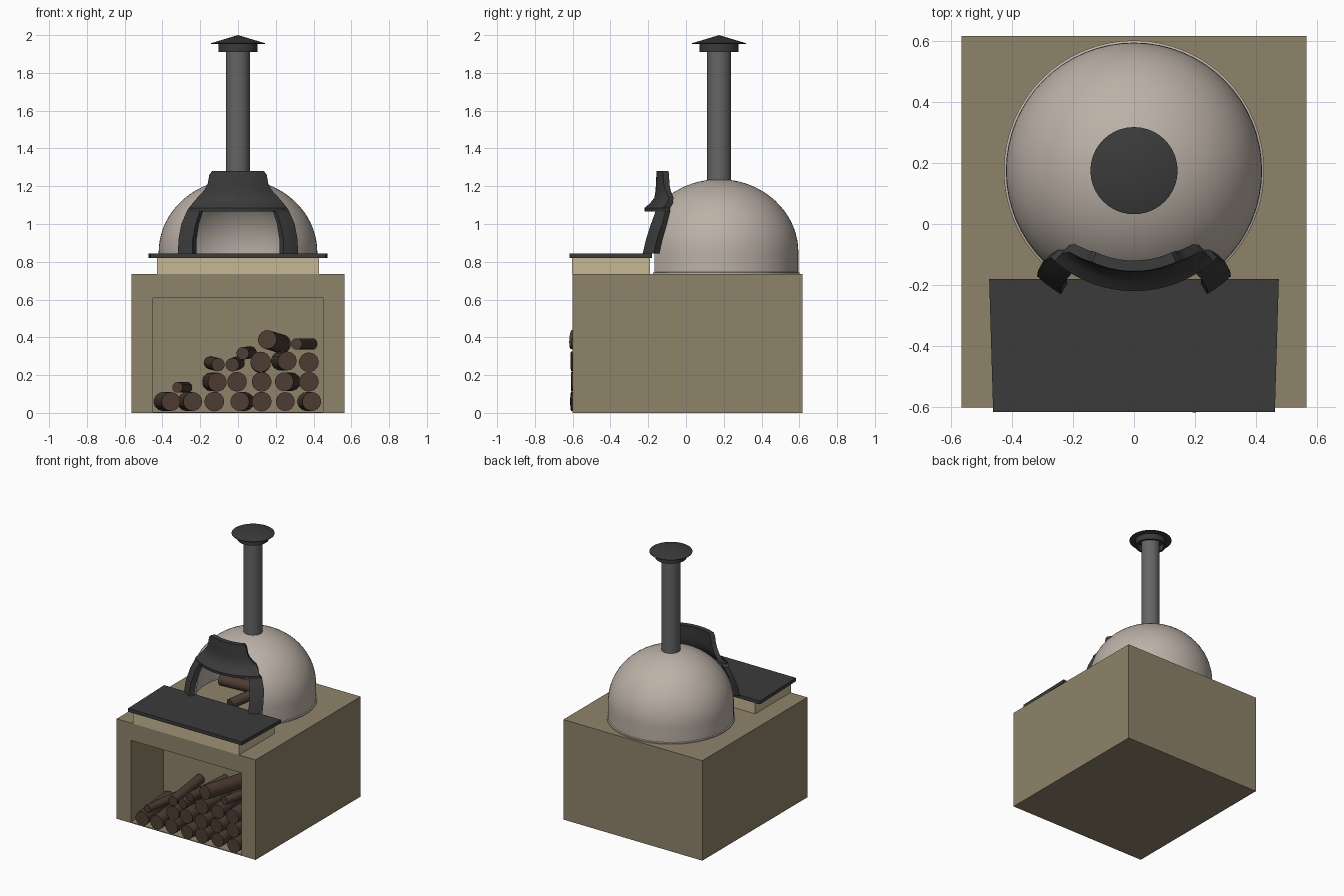
import bpy, bmesh, math
from mathutils import Vector

if "Cube" in bpy.data.objects:
    bpy.data.objects.remove(bpy.data.objects["Cube"])

CY = 0.175  # dome and chimney axis (y)


def mat(name, r, g, b):
    m = bpy.data.materials.new(name)
    m.diffuse_color = (r, g, b, 1)
    m.use_nodes = True
    m.node_tree.nodes["Principled BSDF"].inputs["Base Color"].default_value = m.diffuse_color
    return m


STONE = mat("stone_tan", .275, .228, .145)
CLAY = mat("dome_clay", .50, .44, .385)
CREAM = mat("cream_slab", .57, .475, .295)
BLACK = mat("dark_slate", .043, .043, .043)
STEEL = mat("flue_grey", .13, .13, .13)
WOOD = mat("log_brown", .075, .046, .033)


def finish(bm, name, material, angle=None):
    bmesh.ops.remove_doubles(bm, verts=bm.verts, dist=1e-5)
    bmesh.ops.recalc_face_normals(bm, faces=bm.faces)
    me = bpy.data.meshes.new(name)
    bm.to_mesh(me)
    bm.free()
    ob = bpy.data.objects.new(name, me)
    bpy.context.collection.objects.link(ob)
    me.materials.append(material)
    if angle:
        activate(ob)
        bpy.ops.object.shade_smooth_by_angle(angle=math.radians(angle))
    return ob


def activate(ob):
    bpy.ops.object.select_all(action='DESELECT')
    ob.select_set(True)
    bpy.context.view_layer.objects.active = ob


def prism(name, outline, lo, hi, axis, material):
    """Extrude a 2D outline along z (xy outline) or y (xz outline)."""
    bm = bmesh.new()
    put = (lambda a, b, h: (a, b, h)) if axis == 'z' else (lambda a, b, h: (a, h, b))
    rings = [[bm.verts.new(put(a, b, h)) for a, b in outline] for h in (lo, hi)]
    n = len(outline)
    for ring in rings:
        bm.faces.new(ring)
    for i in range(n):
        j = (i + 1) % n
        bm.faces.new((rings[0][i], rings[0][j], rings[1][j], rings[1][i]))
    return finish(bm, name, material)


def rect(x0, x1, y0, y1):
    return [(x0, y0), (x1, y0), (x1, y1), (x0, y1)]


def lathe(name, profile, material, closed=True, seg=64, angle=35):
    bm = bmesh.new()
    vs = [bm.verts.new((r, 0, z)) for r, z in profile]
    pairs = list(zip(vs, vs[1:])) + ([(vs[-1], vs[0])] if closed else [])
    es = [bm.edges.new(p) for p in pairs]
    bmesh.ops.spin(bm, geom=vs + es, cent=(0, 0, 0), axis=(0, 0, 1),
                   angle=2 * math.pi, steps=seg, use_duplicate=False)
    bmesh.ops.translate(bm, verts=bm.verts, vec=(0, CY, 0))
    return finish(bm, name, material, angle)


def cut(ob, cutter):
    cutter.hide_render = True
    mod = ob.modifiers.new("cut", 'BOOLEAN')
    mod.operation = 'DIFFERENCE'
    mod.solver = 'EXACT'
    mod.object = cutter
    activate(ob)
    bpy.ops.object.modifier_apply(modifier=mod.name)
    bpy.data.objects.remove(cutter, do_unlink=True)


def log(name, a, b, r):
    a, b = Vector(a), Vector(b)
    bm = bmesh.new()
    bmesh.ops.create_cone(bm, cap_ends=True, segments=18, radius1=r, radius2=r,
                          depth=(b - a).length)
    rot = (b - a).to_track_quat('Z', 'Y').to_matrix()
    bmesh.ops.rotate(bm, verts=bm.verts, matrix=rot)
    bmesh.ops.translate(bm, verts=bm.verts, vec=(a + b) / 2)
    return finish(bm, name, WOOD, 40)


# Stone base with a log niche in the front
base = prism("stone_base", rect(-.565, .565, -.602, .617), 0, .735, 'z', STONE)
niche = prism("niche_cutter", rect(-.45, .45, .006, .608), -.8, -.22, 'y', STONE)
cut(base, niche)

# Cream slab and dark shelf in front of the oven mouth
prism("shelf_slab", rect(-.43, .43, -.603, -.19), .735, .822, 'z', CREAM)
prism("front_shelf", [(-.462, -.617), (.462, -.617), (.475, -.18), (-.475, -.18)],
      .82, .845, 'z', BLACK)

# Dome shell with the mouth cut out
arc = [i * math.pi / 36 for i in range(19)]
outer = [(.427, .735), (.427, .742), (.42, .745)] + [
    (.42 * math.cos(t), .85 + .387 * math.sin(t)) for t in arc]
inner = [(.39 * math.cos(t), .85 + .357 * math.sin(t)) for t in reversed(arc)] + [(.39, .735)]
dome = lathe("oven_dome", outer + inner, CLAY, angle=None)
mouth = prism("mouth_cutter", [(-.245, .7), (.245, .7), (.24, .95), (.205, 1.065),
                               (-.205, 1.065), (-.24, .95)], -.6, .05, 'y', CLAY)
cut(dome, mouth)
activate(dome)
bpy.ops.object.shade_smooth_by_angle(angle=math.radians(35))

# Dark arch wrapped around the mouth: z, inner x, outer x, front radius, back radius
rows = [(.845, .24, .318, .47, .43), (.92, .24, .315, .455, .415),
        (1.0, .225, .30, .425, .39), (1.066, .203, .272, .393, .36),
        (1.085, .19, .26, .395, .345), (1.11, .17, .24, .365, .325),
        (1.14, .15, .215, .342, .31), (1.18, .12, .178, .336, .303),
        (1.215, .11, .16, .334, .30), (1.26, .105, .152, .332, .297),
        (1.28, .10, .138, .33, .295)]
N1, N2 = 8, 11   # columns over the opening, columns to the outer edge


def arch_points(row, c):
    z, xi, xo, rf, rb = row
    k = abs(c)
    x = xi * k / N1 if k <= N1 else xi + (xo - xi) * (k - N1) / (N2 - N1)
    x = math.copysign(x, c)
    d = math.sqrt(rf * rf - x * x)
    return [(x * r / rf, CY - d * r / rf, z) for r in (rf, rb)]


bm = bmesh.new()
grid = {}
for i, row in enumerate(rows):
    for c in range(-N2, N2 + 1):
        if i >= 3 or abs(c) >= N1:
            grid[i, c] = [bm.verts.new(p) for p in arch_points(row, c)]
cells = {(i, c) for i in range(len(rows) - 1) for c in range(-N2, N2)
         if i >= 3 or c >= N1 or c < -N1}
for i, c in cells:
    ring = [(i, c), (i, c + 1), (i + 1, c + 1), (i + 1, c)]
    for side in (0, 1):
        bm.faces.new([grid[k][side] for k in ring])
    for n, (di, dc) in enumerate([(-1, 0), (0, 1), (1, 0), (0, -1)]):
        if (i + di, c + dc) not in cells:
            p, q = grid[ring[n]], grid[ring[(n + 1) % 4]]
            bm.faces.new((p[0], q[0], q[1], p[1]))
finish(bm, "mouth_arch", BLACK, 30)

# Chimney flue and rain cap
lathe("chimney_flue", [(0, 1.2), (.063, 1.2), (.063, 1.95), (0, 1.95)], STEEL,
      closed=False, seg=32)
lathe("chimney_cap", [(0, 2.0), (.143, 1.957), (.143, 1.953), (.104, 1.953), (.104, 1.91),
                      (.09, 1.91), (.09, 1.953), (0, 1.953)], BLACK, closed=False, seg=40, angle=25)

# Stacked firewood: front x, front z, back x, back z, radius
stack = [(-.355, .06, -.395, .06, .05), (-.24, .06, -.27, .06, .05), (-.125, .06, -.125, .06, .052),
         (.01, .06, .035, .06, .05), (.125, .06, .125, .06, .052), (.25, .06, .25, .06, .05),
         (.39, .06, .365, .06, .05), (-.11, .163, -.14, .165, .05), (-.005, .165, -.005, .165, .052),
         (.125, .165, .125, .165, .052), (.245, .165, .28, .165, .05), (.375, .165, .375, .165, .052),
         (-.105, .255, -.145, .265, .035), (-.03, .255, 0, .265, .036), (.12, .27, .12, .265, .054),
         (.26, .275, .225, .275, .05), (.375, .268, .375, .268, .052), (.025, .315, .065, .32, .033),
         (.155, .388, .23, .365, .05), (.31, .365, .39, .365, .03), (-.32, .135, -.27, .135, .028)]
for n, (xa, za, xb, zb, r) in enumerate(stack):
    log(f"firewood_{n + 1}", (xa, -.608 + .006 * (n % 3), za), (xb, -.235, zb), r)

# Logs lying on the oven floor
log("oven_log_1", (-.29, .22, .785), (.1, .25, .785), .042)
log("oven_log_2", (-.03, -.05, .775), (.04, .16, .80), .036)
